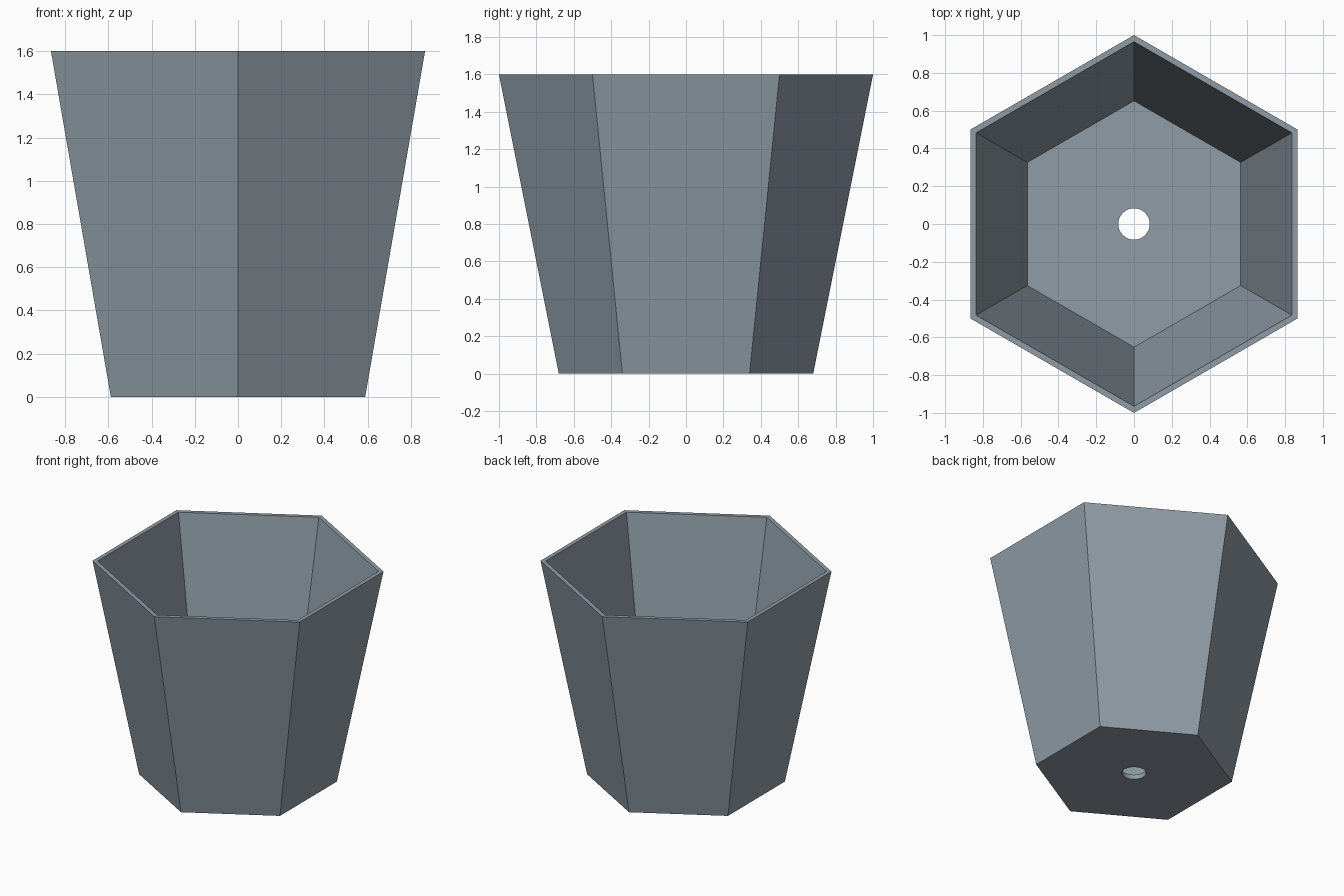
import bpy
import bmesh
from math import cos, sin, tau

if "Cube" in bpy.data.objects:
    bpy.data.objects.remove(bpy.data.objects["Cube"], do_unlink=True)

SIDES, ARC = 6, 6           # hexagonal pot, hole segments per side
HEIGHT, FLOOR, HOLE = 1.6, 0.035, 0.083

bm = bmesh.new()


def ring(radius, z, count):
    """Closed loop of vertices, first corner pointing to the back."""
    return [bm.verts.new((radius * sin(tau * i / count), radius * cos(tau * i / count), z))
            for i in range(count)]


def wall(a, b):
    n = len(a)
    return [bm.faces.new((a[i], a[(i + 1) % n], b[(i + 1) % n], b[i])) for i in range(n)]


def pierced_floor(hexagon, circle):
    """Flat hexagon with a round hole, one face per side."""
    for i in range(SIDES):
        arc = [circle[(i * ARC + k) % len(circle)] for k in range(ARC, -1, -1)]
        bm.faces.new([hexagon[i], hexagon[(i + 1) % SIDES]] + arc)


# Outer wall, rim and inner wall
loops = [ring(0.68, 0, SIDES), ring(1.0, HEIGHT, SIDES),
         ring(0.965, HEIGHT, SIDES), ring(0.652, FLOOR, SIDES)]
for lower, upper in zip(loops, loops[1:]):
    wall(lower, upper)

# Floor with drainage hole
hole_bottom = ring(HOLE, 0, SIDES * ARC)
hole_top = ring(HOLE, FLOOR, SIDES * ARC)
pierced_floor(loops[0], hole_bottom)
pierced_floor(loops[3], hole_top)
for face in wall(hole_bottom, hole_top):
    face.smooth = True
for edge in bm.edges:
    if len(edge.link_faces) == 2 and not all(f.smooth for f in edge.link_faces):
        edge.smooth = False
bmesh.ops.recalc_face_normals(bm, faces=bm.faces)

mesh = bpy.data.meshes.new("planter_pot")
bm.to_mesh(mesh)
bm.free()
pot = bpy.data.objects.new("planter_pot", mesh)
bpy.context.collection.objects.link(pot)

# Blue-grey finish
colour = (0.275, 0.332, 0.381, 1)
mat = bpy.data.materials.new("blue_grey")
mat.use_nodes = True
mat.diffuse_color = colour
mat.node_tree.nodes["Principled BSDF"].inputs["Base Color"].default_value = colour
mesh.materials.append(mat)
